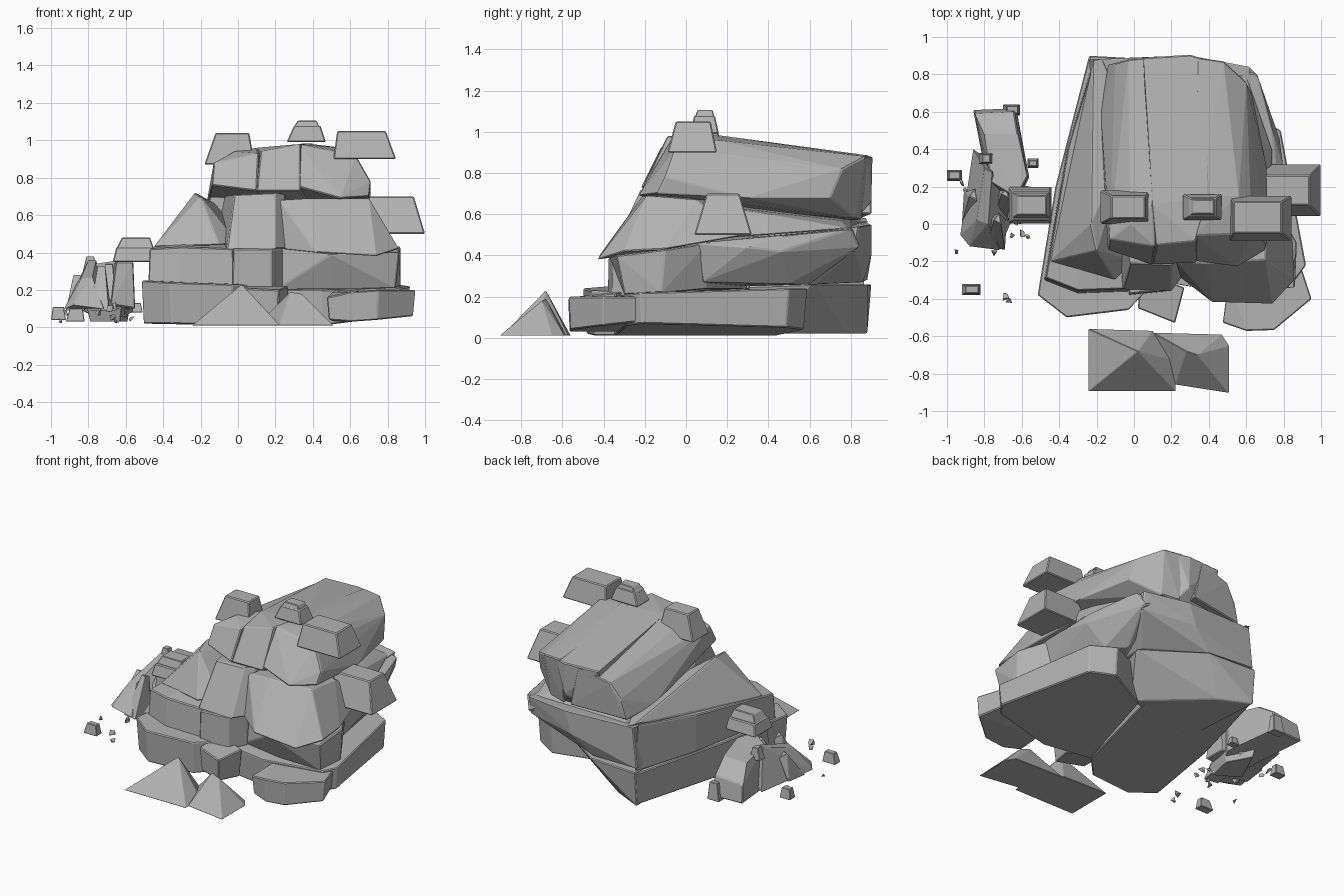
import bpy, bmesh, random
from mathutils import Vector

random.seed(4)
stone = bpy.data.materials.new("grey stone")
stone.diffuse_color = (0.45, 0.45, 0.45, 1)


def hull(name, points, bevel=0.006):
    """Flat-faced convex stone wrapped around a few points."""
    bm = bmesh.new()
    for p in points:
        bm.verts.new(p)
    out = bmesh.ops.convex_hull(bm, input=bm.verts)
    spare = {v for v in out["geom_interior"] + out["geom_unused"]
             if isinstance(v, bmesh.types.BMVert) and v.is_valid}
    bmesh.ops.delete(bm, geom=list(spare), context='VERTS')
    bmesh.ops.dissolve_limit(bm, angle_limit=0.06, verts=bm.verts, edges=bm.edges)
    bmesh.ops.recalc_face_normals(bm, faces=bm.faces)
    mesh = bpy.data.meshes.new(name)
    bm.to_mesh(mesh)
    bm.free()
    mesh.materials.append(stone)
    obj = bpy.data.objects.new(name, mesh)
    bpy.context.collection.objects.link(obj)
    if bevel:
        mod = obj.modifiers.new("worn edges", 'BEVEL')
        mod.width, mod.segments = bevel, 1
    return obj


def slab(name, outline, top=0.95, bottom=0.95, bevel=0.006):
    """Stone from outline corners (x, y, low z, high z); ends scale about the middle."""
    cx = sum(p[0] for p in outline) / len(outline)
    cy = sum(p[1] for p in outline) / len(outline)
    pts = []
    for x, y, lo, hi in outline:
        for z, s in ((lo, bottom), (hi, top)):
            pts.append((cx + (x - cx) * s, cy + (y - cy) * s, z))
    return hull(name, pts, bevel)


def block(name, x, y, z, tx, ty, bevel=0.006):
    """Tapered stone: base ranges x, y, z and top ranges tx, ty."""
    pts = [(a, b, z[0]) for a in x for b in y]
    pts += [(a, b, z[1]) for a in tx for b in ty]
    return hull(name, pts, bevel)


# Bottom course, cut away at the rear right corner
slab("base_left", [(-.515, -.38, .02, .25), (-.36, -.5, .02, .24), (-.03, -.46, .01, .23),
                   (.12, -.3, .01, .22), (.3, .45, .02, .24), (-.02, .8, .02, .25),
                   (-.24, .9, .03, .25), (-.42, .2, .02, .25)], 1, .97)
slab("base_right", [(.1, -.3, .01, .2), (.45, -.36, .01, .2), (.86, -.3, .06, .21),
                    (.92, -.22, .07, .22), (.785, .5, .05, .24), (.63, .59, .04, .24),
                    (.32, .45, .01, .24)], 1, .97)
hull("base_back", [(-.24, .88, .02), (-.03, .78, .02), (.37, .42, .02), (-.2, .3, .02),
                   (-.24, .9, .26), (.12, .88, .26), (.5, .62, .26), (.4, .3, .25),
                   (-.2, .3, .25)])
slab("base_right_front", [(.47, -.53, .04, .16), (.6, -.575, .03, .19), (.75, -.57, .04, .2),
                          (.955, -.4, .06, .2), (.89, -.2, .08, .2), (.5, -.3, .03, .19)],
     .98, .93)
slab("base_centre_front", [(.02, -.45, .05, .21), (.22, -.53, .05, .2), (.27, -.34, .03, .22),
                           (.04, -.25, .03, .23)], 1, .9)

# Second course
slab("middle_left", [(-.48, -.3, .24, .42), (-.3, -.37, .23, .43), (-.02, -.36, .22, .42),
                     (.02, .4, .24, .5), (-.22, .87, .25, .56), (-.36, .4, .25, .5)], .97, 1)
slab("middle_centre", [(-.03, -.38, .2, .42), (.18, -.36, .2, .42), (.24, -.24, .2, .42),
                       (.2, .2, .22, .44), (-.03, .2, .22, .44)], .98, 1)
hull("middle_right", [(.2, -.22, .2), (.5, -.28, .2), (.84, -.3, .21), (.87, -.12, .22),
                      (.22, -.2, .42), (.5, -.37, .39), (.86, -.34, .4), (.87, -.1, .43),
                      (.76, .1, .46), (.72, .1, .24), (.3, .3, .24), (.3, .3, .48)])
hull("middle_right_back", [(.78, .05, .46), (.74, .08, .27), (.8, .3, .44), (.78, .46, .42),
                           (.66, .5, .26), (.55, .6, .26), (.74, .5, .5), (.66, .8, .53),
                           (.62, .84, .44), (.3, .2, .25), (.3, .2, .5), (.4, .85, .54)])
hull("middle_back", [(-.24, .88, .28), (.1, .86, .27), (.48, .64, .26), (-.21, .88, .56),
                     (.3, .9, .55), (.62, .84, .54), (.62, .82, .42), (.25, .9, .4),
                     (.6, .3, .5), (.5, .3, .25), (-.2, .3, .25), (-.2, .3, .5)])

# Third course
hull("left_fin", [(-.45, -.2, .43), (-.1, -.3, .44), (-.2, -.14, .7), (-.23, .0, .72),
                  (-.26, .4, .6), (-.22, .88, .58), (-.17, .89, .56), (-.38, .1, .44),
                  (.0, -.2, .45), (.0, .5, .6)])
hull("upper_front_centre", [(-.06, -.35, .42), (.2, -.36, .42), (.26, -.28, .42),
                            (-.02, -.21, .71), (.2, -.22, .72), (.25, -.16, .71),
                            (.28, .3, .7), (-.1, .3, .7), (-.1, .3, .46), (.3, .3, .46)])
hull("upper_right", [(.24, -.28, .42), (.42, -.42, .4), (.74, -.43, .38), (.86, -.3, .42),
                     (.85, -.1, .43), (.38, -.21, .69), (.7, -.19, .69), (.71, .05, .67),
                     (.76, .3, .5), (.3, .3, .5), (.3, .2, .68), (.22, -.2, .68)])
hull("upper_back", [(-.2, .1, .5), (.74, .1, .48), (.74, .4, .5), (.6, .8, .53),
                    (-.15, .86, .53), (-.15, .1, .7), (.7, .08, .65), (.68, .4, .6),
                    (.5, .75, .57), (-.12, .8, .6)])

# Crown stones sloping down toward the back
hull("crown_left", [(-.14, -.14, .76), (-.13, -.08, .88), (.1, -.22, .73), (.11, -.12, .93),
                    (.1, .1, .96), (-.02, .0, .94), (-.15, .1, .74), (-.18, .6, .6),
                    (-.1, .86, .72), (-.03, .88, .82), (.2, .9, .88), (.26, .9, .6),
                    (-.14, .85, .58), (.2, .3, .62)])
hull("crown_centre", [(.1, -.215, .73), (.33, -.21, .73), (.12, -.11, .94), (.33, -.09, .98),
                      (.1, .1, .96), (.4, .15, .985), (.05, .89, .88), (.3, .905, .88),
                      (.38, .88, .88), (.3, .9, .66), (.36, .82, .57), (.05, .82, .57),
                      (.1, .1, .64), (.4, .1, .64)])
hull("crown_right", [(.33, -.2, .75), (.55, -.23, .69), (.7, -.14, .7), (.71, -.1, .78),
                     (.63, -.05, .92), (.32, -.06, .98), (.35, .15, .985), (.56, .15, .96),
                     (.71, .3, .68), (.63, .7, .68), (.6, .76, .82), (.48, .87, .88),
                     (.34, .89, .885), (.46, .82, .58), (.34, .85, .57), (.4, .1, .63)])

# Loose capping stones
block("cap_left", (-.18, .09), (.0, .18), (.87, 1.04), (-.12, .06), (.03, .15))
block("cap_middle", (.26, .47), (.02, .16), (.99, 1.08), (.3, .44), (.04, .14))
block("cap_middle_top", (.29, .44), (.04, .14), (1.06, 1.105), (.32, .42), (.055, .13), .004)
block("cap_right", (.51, .845), (-.09, .15), (.9, 1.05), (.53, .79), (-.05, .12))
block("ledge_stone", (.62, 1.0), (.04, .32), (.5, .7), (.68, .94), (.1, .26))
block("left_cap", (-.67, -.44), (.0, .2), (.35, .43), (-.65, -.45), (.02, .18))
block("left_cap_top", (-.65, -.45), (.03, .17), (.42, .48), (-.62, -.47), (.05, .15), .004)

# Two pointed stones in front
hull("front_wedge", [(-.245, -.56, .01), (-.245, -.895, .01), (.225, -.895, .01),
                     (.225, -.73, .01), (.1, -.57, .01), (.02, -.68, .23)], .003)
hull("front_wedge_small", [(.1, -.58, .01), (.47, -.59, .01), (.51, -.65, .01),
                           (.51, -.905, .01), (.22, -.86, .01), (.28, -.68, .19),
                           (.34, -.7, .18)], .003)

# Side pile on the left
hull("side_tall", [(-.86, .61, .1), (-.63, .62, .1), (-.56, .25, .08), (-.62, .12, .06),
                   (-.78, .2, .06), (-.85, .59, .22), (-.64, .6, .24), (-.8, .48, .32),
                   (-.62, .48, .32), (-.57, .25, .35), (-.63, .14, .36), (-.76, .22, .34)])
hull("side_support", [(-.68, .02, .12), (-.55, .05, .1), (-.55, .2, .1), (-.68, .22, .1),
                      (-.65, .04, .35), (-.56, .05, .35), (-.56, .18, .35), (-.66, .18, .35)])
hull("side_shard", [(-.93, -.06, .1), (-.88, -.12, .12), (-.72, -.14, .1), (-.66, .0, .1),
                    (-.8, .3, .36), (-.76, .28, .36), (-.86, .4, .1), (-.7, .3, .12),
                    (-.84, .02, .26), (-.78, .0, .27)], .003)
for i, (x, y, z) in enumerate([(-.87, .05, .28), (-.74, -.08, .33), (-.7, .06, .34)]):
    hull(f"side_splinter_{i + 1}", [(x - .05, y - .04, .09), (x + .05, y - .06, .09),
                                    (x + .06, y + .1, .1), (x - .04, y + .12, .1),
                                    (x - .01, y + .1, z), (x + .03, y + .08, z),
                                    (x + .02, y + .14, z - .02)], .003)
slab("side_low", [(-.82, .1, .03, .12), (-.62, -.02, .03, .1), (-.57, .2, .03, .13),
                  (-.68, .4, .03, .12)], .95, .8, .003)

# Pebbles and chips
block("pebble_outer", (-1.0, -.92), (.23, .29), (.04, .11), (-.99, -.93), (.24, .28), .003)
block("pebble_front", (-.92, -.82), (-.38, -.32), (.03, .1), (-.9, -.83), (-.37, -.33), .003)
block("pebble_back", (-.7, -.61), (.58, .64), (.08, .2), (-.68, -.62), (.59, .63), .003)
block("pebble_inner", (-.57, -.51), (.3, .35), (.08, .13), (-.56, -.52), (.31, .34), .002)
block("pebble_top", (-.83, -.75), (.32, .38), (.3, .38), (-.81, -.77), (.33, .37), .002)
chips = [(-.95, -.15), (-.92, .22), (-.67, -.41), (-.68, -.39), (-.65, -.06), (-.57, -.07),
         (-.59, -.05), (-.75, -.15), (-.9, .18), (-.6, .01), (-.62, .3), (-.86, -.02)]
for i, (x, y) in enumerate(chips):
    r = random.uniform(.012, .026)
    c = Vector((x, y, random.uniform(.03, .1)))
    hull(f"chip_{i + 1}", [c + Vector([random.uniform(-r, r) for _ in range(3)])
                           for _ in range(8)], 0)
